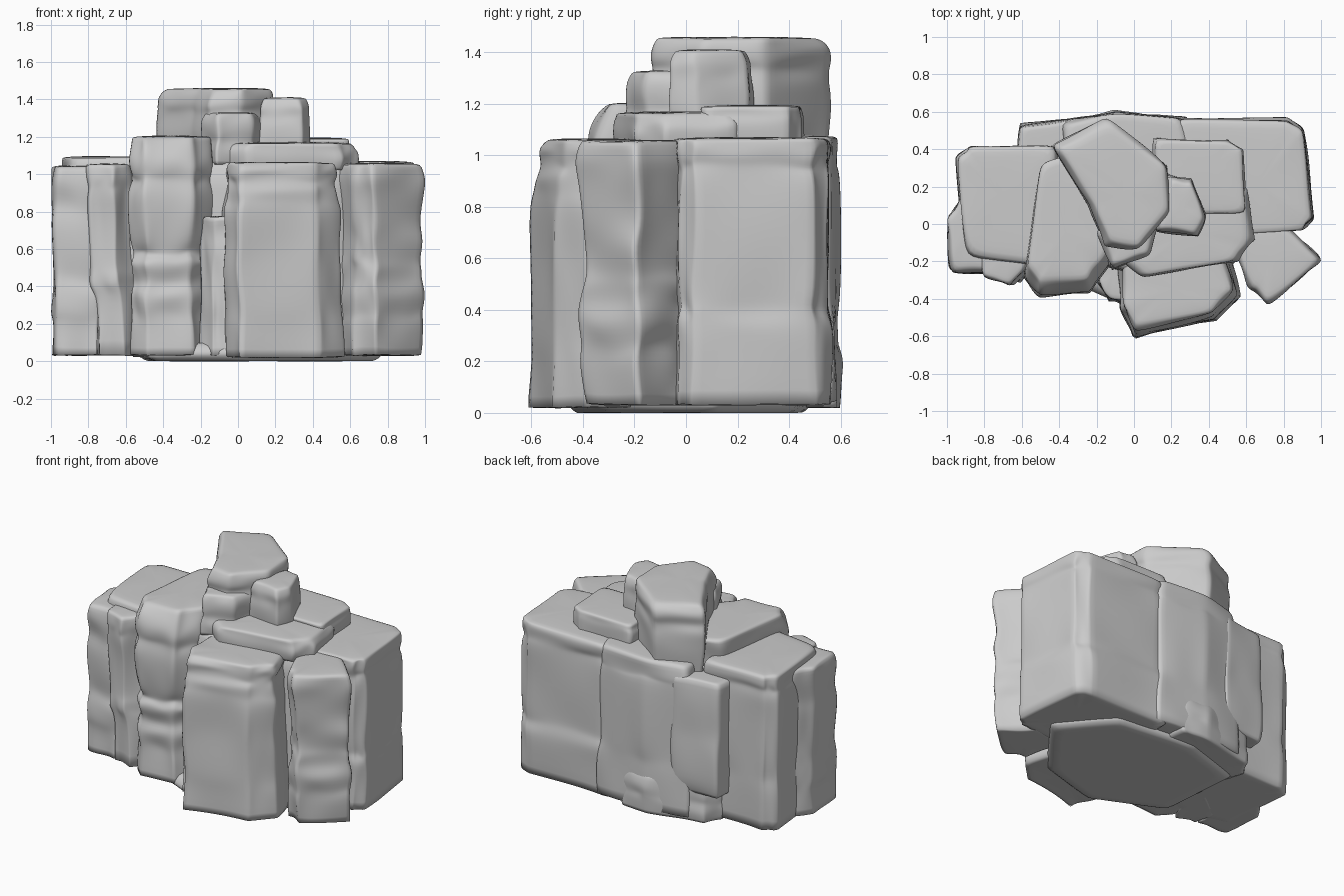
import bpy, bmesh, random
from mathutils import Vector

random.seed(4)


def rock(name, foot, levels, rough=0.012, crease=0.6):
    """Loft a footprint through (z, scale, dx, dy) levels into a softened boulder."""
    n0 = len(foot)
    pts = []
    for i in range(n0):  # extra points along each side keep the faces flat
        a, b = Vector(foot[i]), Vector(foot[(i + 1) % n0])
        pts += [(a, True), (a.lerp(b, 0.3), False), (a.lerp(b, 0.7), False)]
    c = sum((p for p, _ in pts), Vector((0, 0))) / len(pts)
    bm = bmesh.new()
    cr = bm.edges.layers.float.new("crease_edge")
    n, rings = len(pts), []
    top, bot = levels[-1], levels[0]

    def ring(z, s, dx=0, dy=0, jitter=rough, wave=0.6):
        out = []
        for p, _ in pts:
            q = c + (p - c) * s
            r = random.uniform(-jitter, jitter)
            out.append(bm.verts.new((q.x + dx + r, q.y + dy + random.uniform(-jitter, jitter),
                                     z + random.uniform(-jitter, jitter) * wave)))
        rings.append(out)

    ring(bot[0], bot[1] * 0.6, *bot[2:], jitter=0)
    for l in levels:
        ring(*l, wave=0.3 if l in (top, bot) else 1.2)
    ring(top[0] + 0.006, top[1] * 0.6, *top[2:], jitter=0.004)
    for k in range(len(rings) - 1):
        for i in range(n):
            j = (i + 1) % n
            bm.faces.new((rings[k][i], rings[k][j], rings[k + 1][j], rings[k + 1][i]))
    bm.faces.new(rings[0][::-1])
    bm.faces.new(rings[-1])
    # corners are sharper near the ground, rounder at the top; rims half soft
    last = len(rings) - 2
    for k in range(1, last + 1):
        for i in range(n):
            if pts[i][1] and k < last:
                bm.edges.get((rings[k][i], rings[k + 1][i]))[cr] = crease * (1 - 0.6 * k / last)
            if k in (1, last):
                bm.edges.get((rings[k][i], rings[k][(i + 1) % n]))[cr] = 0.6 if k == 1 else 0.4
    bmesh.ops.recalc_face_normals(bm, faces=bm.faces)
    me = bpy.data.meshes.new(name)
    bm.to_mesh(me)
    bm.free()
    me.polygons.foreach_set("use_smooth", [True] * len(me.polygons))
    ob = bpy.data.objects.new(name, me)
    bpy.context.collection.objects.link(ob)
    sub = ob.modifiers.new("soften", 'SUBSURF')
    sub.levels = sub.render_levels = 2
    return ob


# Main cliff blocks, standing side by side
rock("right_block", [(0.2, 0.56), (0.82, 0.56), (0.91, 0.5), (0.96, 0.03), (0.9, -0.03), (0.66, -0.05), (0.2, -0.1)],
     [(0.03, 1.0), (0.26, 1.01), (0.35, 1.02), (0.4, 0.96), (0.46, 0.98), (0.7, 0.985), (0.91, 0.99),
      (0.95, 0.955), (0.99, 0.99), (1.04, 0.99), (1.065, 0.96)])
rock("right_front_pillar", [(0.5, -0.02), (0.78, 0.0), (1.0, -0.19), (0.73, -0.42), (0.62, -0.33)],
     [(0.03, 0.92), (0.2, 0.97), (0.25, 0.92), (0.36, 1.1), (0.43, 0.92), (0.5, 0.98), (0.55, 0.9),
      (0.65, 0.96), (0.75, 0.93), (0.9, 1.02), (0.97, 1.06), (1.055, 0.96)], 0.018)
rock("front_block", [(-0.08, -0.2), (-0.07, -0.45), (0.0, -0.6), (0.42, -0.51), (0.55, -0.38), (0.46, -0.1)],
     [(0.02, 1.03, 0.02), (0.2, 1.04, 0.01), (0.28, 0.99, 0.01), (0.5, 1.03), (0.62, 0.99), (0.8, 1.03),
      (0.85, 0.96), (0.91, 0.96), (0.95, 0.92, 0, 0.02), (0.99, 0.96, 0, 0.02), (1.03, 0.96, 0, 0.02),
      (1.06, 0.92, 0, 0.03)])
rock("front_left_tower", [(-0.58, -0.28), (-0.5, -0.38), (-0.24, -0.36), (-0.13, -0.2), (-0.25, 0.36), (-0.5, 0.3)],
     [(0.03, 0.97), (0.2, 0.96), (0.26, 0.92), (0.36, 1.02), (0.42, 0.86), (0.5, 0.97), (0.54, 1.0),
      (0.575, 0.86), (0.62, 0.96), (0.8, 1.03), (0.91, 1.04), (0.96, 0.95), (1.0, 0.99), (1.07, 1.02),
      (1.15, 1.0, 0, 0.03), (1.2, 0.94, 0, 0.05)])
rock("left_block", [(-0.95, 0.36), (-0.88, 0.415), (-0.4, 0.42), (-0.45, -0.24), (-0.9, -0.18)],
     [(0.03, 1.0), (0.3, 1.02), (0.38, 0.97), (0.5, 1.0), (0.8, 1.0), (0.95, 1.0), (0.99, 0.96),
      (1.03, 0.99), (1.09, 0.96)])
rock("left_outer_pillar", [(-1.0, 0.03), (-0.9, 0.17), (-0.75, 0.15), (-0.75, -0.26), (-0.98, -0.25)],
     [(0.03, 1.03), (0.2, 0.97), (0.25, 1.04), (0.38, 1.02), (0.44, 0.93), (0.55, 1.0), (0.75, 1.03),
      (0.82, 0.92), (0.95, 1.06), (1.04, 0.96)], 0.016)
rock("left_front_pillar", [(-0.84, -0.1), (-0.8, -0.29), (-0.66, -0.325), (-0.57, -0.22), (-0.57, 0.1)],
     [(0.03, 0.88, 0.05), (0.35, 0.9, 0.05), (0.4, 1.0, 0.02), (0.47, 0.97, 0.02), (0.52, 0.88, 0.01), (0.75, 0.88),
      (0.88, 1.0), (0.93, 0.95), (0.98, 1.04), (1.05, 0.99)])
rock("gap_pillar", [(-0.2, -0.3), (-0.14, -0.4), (-0.04, -0.42), (0.02, -0.1), (-0.2, -0.1)],
     [(0.03, 1.05), (0.2, 0.95), (0.3, 1.06), (0.45, 0.93), (0.6, 1.01), (0.68, 0.9), (0.77, 0.96)])

# Rear face
rock("back_block", [(-0.4, 0.55), (-0.1, 0.6), (0.28, 0.57), (0.35, 0.1), (-0.35, 0.1)],
     [(0.04, 1.0), (0.3, 1.0), (0.38, 0.96), (0.46, 0.98), (0.9, 0.98), (0.94, 0.95), (0.98, 0.98), (1.07, 0.95)])
rock("back_left_slab", [(-0.63, 0.3), (-0.61, 0.53), (-0.28, 0.57), (-0.26, 0.25)],
     [(0.22, 0.9), (0.3, 1.0), (0.55, 1.02), (0.63, 0.98), (0.85, 1.0), (1.0, 0.97)])
rock("back_foot", [(-0.58, 0.4), (-0.5, 0.52), (-0.1, 0.61), (0.1, 0.59), (0.1, 0.3), (-0.5, 0.2)],
     [(0.02, 0.97), (0.1, 1.0), (0.14, 0.95), (0.2, 0.98), (0.28, 0.9)])

# Core filling the gaps, and the shallow base underneath
rock("core", [(-0.6, 0.3), (0.5, 0.35), (0.6, -0.15), (0.1, -0.3), (-0.5, -0.15)],
     [(0.05, 1.0), (0.5, 1.0), (1.06, 0.98)])
rock("base", [(-0.55, 0.35), (-0.1, 0.5), (0.5, 0.45), (0.8, 0.1), (0.45, -0.35), (0.0, -0.48), (-0.5, -0.25)],
     [(0.0, 0.9), (0.03, 1.0), (0.1, 0.9)], 0.006)

# Upper slabs
rock("upper_slab", [(-0.08, -0.18), (0.05, -0.28), (0.55, -0.2), (0.64, -0.08), (0.6, 0.2), (-0.05, 0.25)],
     [(1.02, 0.98), (1.09, 1.02), (1.13, 1.0), (1.165, 0.93)], 0.01)
rock("upper_back_slab", [(0.1, 0.05), (0.6, 0.05), (0.59, 0.4), (0.5, 0.45), (0.1, 0.46)],
     [(1.03, 0.97), (1.12, 1.01), (1.15, 0.97), (1.19, 0.96)], 0.008)

# Summit boulders
rock("summit_boulder", [(-0.45, 0.42), (-0.15, 0.57), (0.18, 0.32), (0.19, 0.06), (0.02, -0.14), (-0.16, -0.12),
                        (-0.24, 0.1)],
     [(0.9, 0.85, 0, 0.03), (1.1, 0.96, 0, 0.01), (1.2, 1.0), (1.28, 1.0), (1.33, 0.95), (1.37, 1.0),
      (1.42, 0.98, 0.01), (1.455, 0.9, 0.02)], 0.01)
rock("summit_front_boulder", [(-0.2, -0.05), (-0.11, -0.24), (0.08, -0.16), (0.14, 0.05), (-0.1, 0.1)],
     [(1.05, 1.0), (1.13, 1.04), (1.17, 0.95), (1.22, 1.03), (1.29, 1.02), (1.325, 0.88)], 0.01)
rock("summit_side_boulder", [(0.11, -0.04), (0.34, -0.07), (0.39, 0.04), (0.31, 0.24), (0.18, 0.26)],
     [(1.12, 0.95), (1.18, 1.03), (1.26, 1.0), (1.31, 0.94), (1.36, 1.0), (1.405, 0.84)], 0.008)
